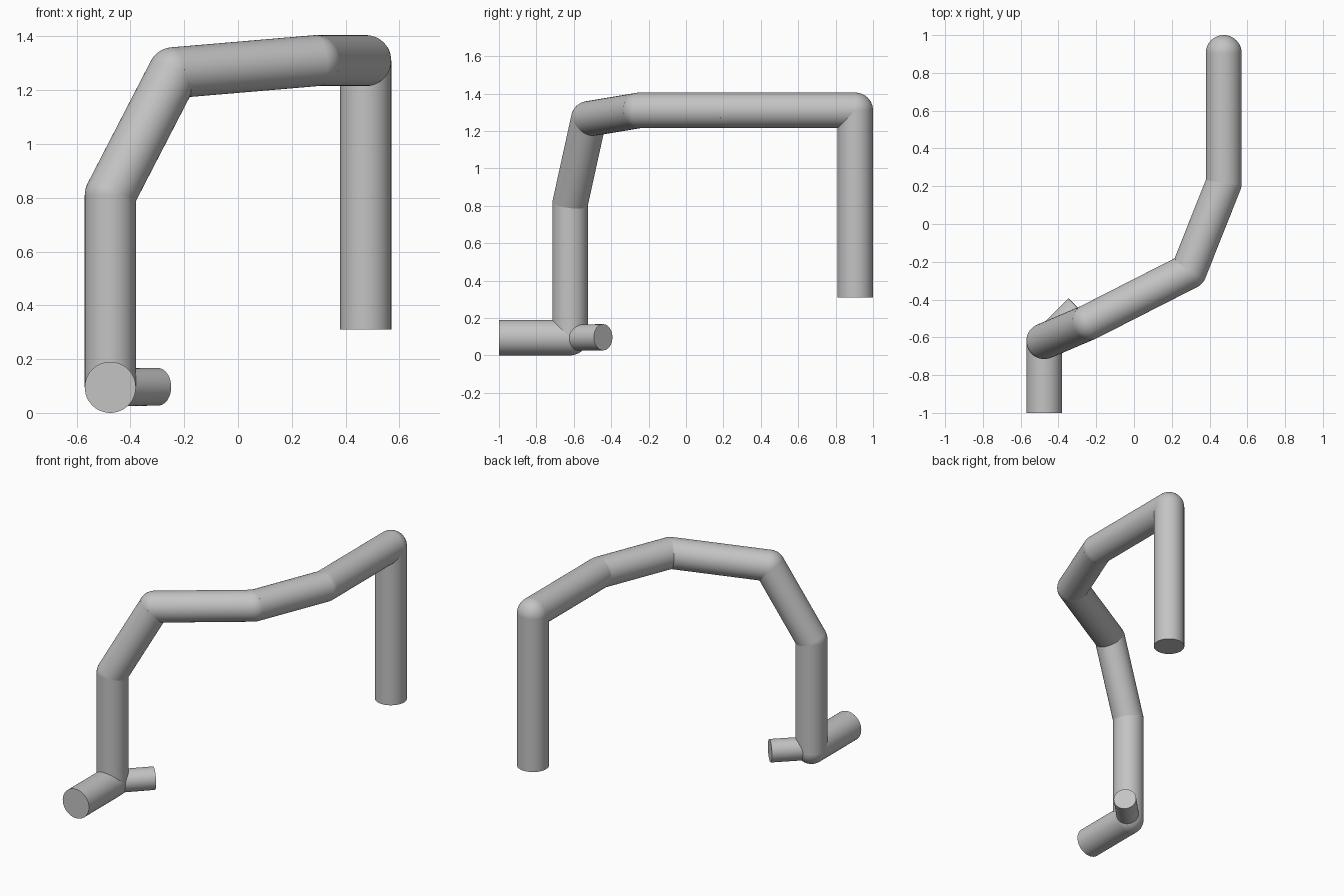
import bpy
import math
from mathutils import Vector

if "Cube" in bpy.data.objects:
    bpy.data.objects.remove(bpy.data.objects["Cube"], do_unlink=True)

# One plain grey for all the pipework
grey = bpy.data.materials.new("pipe_grey")
grey.use_nodes = True
colour = (0.55, 0.55, 0.55, 1)
grey.diffuse_color = colour
grey.node_tree.nodes["Principled BSDF"].inputs["Base Color"].default_value = colour


def finish(name):
    obj = bpy.context.object
    obj.name = name
    obj.data.materials.append(grey)
    bpy.ops.object.shade_smooth_by_angle(angle=math.radians(40))
    return obj


def pipe(name, start, end, radius):
    axis = end - start
    bpy.ops.mesh.primitive_cylinder_add(
        vertices=48, radius=radius, depth=axis.length,
        location=(start + end) / 2,
        rotation=axis.to_track_quat("Z", "Y").to_euler())
    return finish(name)


def joint(name, centre, radius):
    bpy.ops.mesh.primitive_uv_sphere_add(
        segments=48, ring_count=24, radius=radius, location=centre)
    return finish(name)


# Centre line of the main pipe, from the front inlet to the rear drop
RADIUS = 0.095
path = [Vector(p) for p in (
    (-0.475, -1, 0.095), (-0.475, -0.62, 0.095), (-0.475, -0.62, 0.81),
    (-0.24, -0.52, 1.265), (0.29, -0.25, 1.31), (0.475, 0.215, 1.31),
    (0.475, 0.905, 1.31), (0.475, 0.905, 0.31))]
names = ["inlet_pipe", "front_riser", "sloped_riser", "front_span",
         "middle_span", "rear_span", "rear_drop"]

for name, start, end in zip(names, path, path[1:]):
    pipe(name, start, end, RADIUS)

# Rounded elbows at every bend
for name, centre in zip(names, path[1:-1]):
    joint(name + "_elbow", centre, RADIUS)

# Thinner side branch at the foot of the riser
pipe("side_branch", path[1], path[1] + Vector((0.177, 0.177, 0.002)), 0.07)
